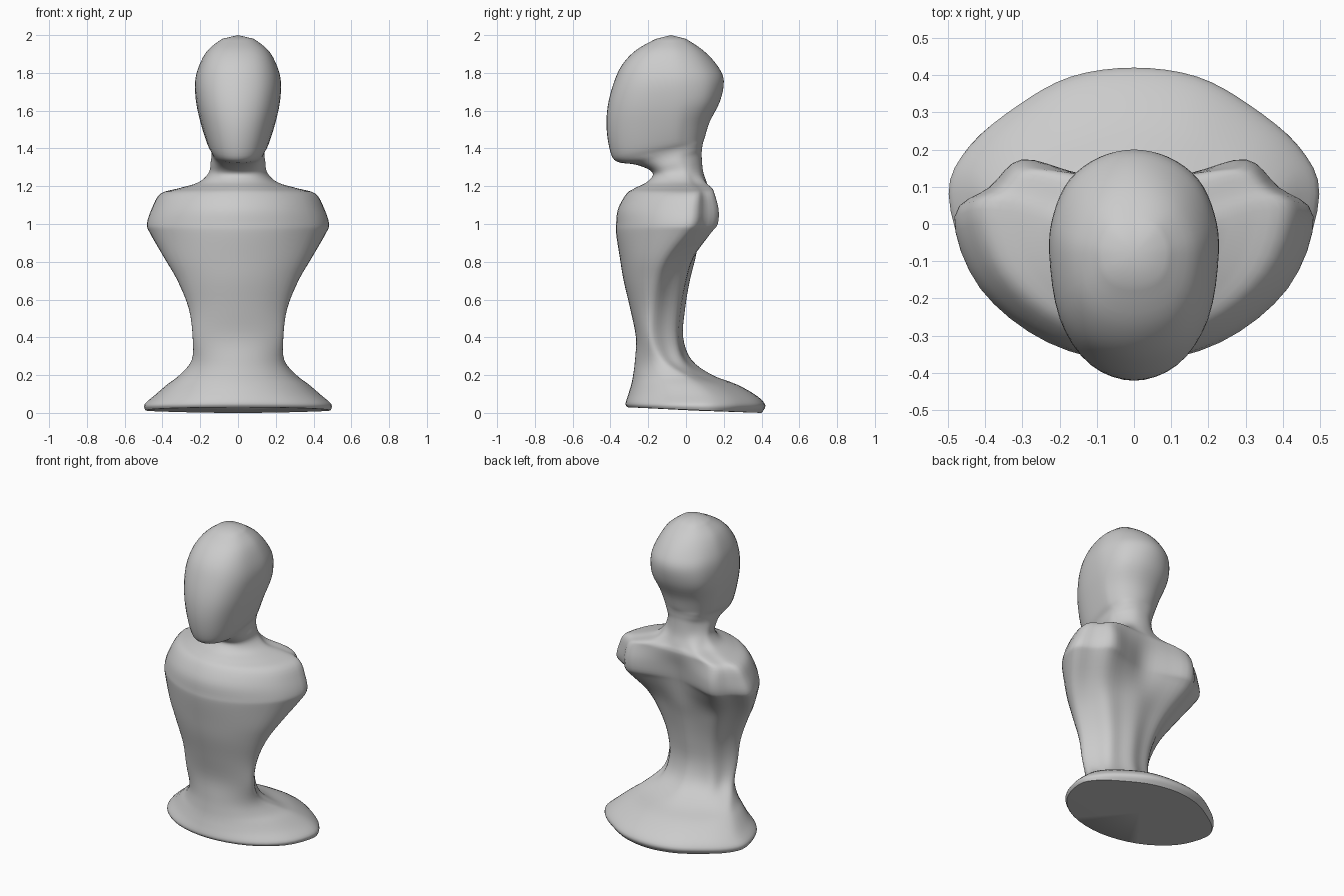
import bpy, bmesh, math
from mathutils import Vector

if "Cube" in bpy.data.objects:
    bpy.data.objects.remove(bpy.data.objects["Cube"])

# Each section: front z, back z, front y, half width, y of widest point,
# x and y of the rear corner, y of the spine
base = [
    (.03, .00, -.31, .49, .08, .32, .29, .40),
    (.05, .04, -.32, .495, .08, .31, .32, .42),
    (.10, .09, -.305, .44, .08, .28, .29, .375),
    (.15, .15, -.29, .375, .03, .24, .20, .27),
    (.20, .20, -.28, .31, -.03, .20, .07, .14),
]
torso = [
    (.28, .28, -.27, .245, -.13, .17, -.02, .03),
    (.40, .40, -.265, .24, -.18, .15, -.05, -.015),
    (.55, .55, -.295, .26, -.18, .16, -.04, -.005),
    (.70, .70, -.33, .32, -.16, .20, -.01, .02),
    (.82, .82, -.35, .39, -.11, .25, .03, .05),
    (.95, .95, -.37, .465, -.01, .30, .13, .075),
    (1.00, 1.00, -.37, .482, .02, .30, .168, .085),
    (1.08, 1.08, -.36, .457, .03, .30, .172, .10),
    (1.16, 1.16, -.315, .41, .04, .29, .15, .12),
    (1.19, 1.19, -.27, .31, .03, .23, .135, .12),
    (1.22, 1.22, -.21, .21, .00, .14, .10, .11),
]
head = [
    (1.26, 1.28, -.175, .155, -.02, .10, .06, .09),
    (1.29, 1.36, -.20, .145, -.05, .09, .05, .083),
    (1.315, 1.40, -.27, .14, -.06, .10, .05, .085),
    (1.33, 1.43, -.365, .145, -.07, .11, .05, .09),
    (1.38, 1.46, -.40, .165, -.08, .12, .05, .10),
    (1.50, 1.54, -.42, .195, -.08, .14, .07, .125),
    (1.62, 1.65, -.415, .22, -.08, .17, .11, .18),
    (1.74, 1.76, -.385, .227, -.08, .17, .12, .20),
    (1.84, 1.84, -.34, .205, -.08, .15, .09, .165),
    (1.92, 1.92, -.265, .16, -.08, .11, .045, .09),
    (1.98, 1.98, -.16, .085, -.08, .06, -.015, .00),
]


def section(zf, zb, yf, w, ys, xb, yo, yb, bulge, power):
    """Symmetric closed cross-section, tilted from zf at the front to zb at the back."""
    half = []
    for deg in (0, 30, 60, 90):
        t = math.radians(deg)
        half.append((w * math.sin(t) ** power if deg else 0,
                     ys - (ys - yf) * (math.cos(t) ** power if deg < 90 else 0)))
    mid = lambda a, b: ((a[0] + b[0]) / 2 * bulge, ys + ((a[1] + b[1]) / 2 - ys) * bulge)
    corner, spine = (xb, yo), (0, yb)
    half += [mid(half[3], corner), corner, mid(corner, spine), spine]
    pts = half + [(-x, y) for x, y in half[-2:0:-1]]
    return [Vector((x, y, zf + (zb - zf) * (y - yf) / (yb - yf))) for x, y in pts]


def catmull(a, b, c, d, t):
    return (b * 2 + (c - a) * t + (a * 2 - b * 5 + c * 4 - d) * t * t
            + (b * 3 - a - c * 3 + d) * t ** 3) / 2


def smooth_line(pts, steps, closed):
    """Curve through all points."""
    n, out = len(pts), []
    pick = (lambda i: pts[i % n]) if closed else (lambda i: pts[max(0, min(n - 1, i))])
    for i in range(n if closed else n - 1):
        for s in range(steps):
            out.append(catmull(pick(i - 1), pick(i), pick(i + 1), pick(i + 2), s / steps))
    return out if closed else out + [pts[-1]]


# Loft one continuous skin from base to crown
rings = [section(*r, 1.09, 1.0) for r in base]
rings += [section(*r, 1.0, 1.05) for r in torso]
rings += [section(*r, 1.08, .88) for r in head]
rings = [smooth_line(r, 4, True) for r in rings]
columns = [smooth_line(c, 4, False) for c in zip(*rings)]

bm = bmesh.new()
grid = [[bm.verts.new(p) for p in c] for c in columns]
n = len(grid)
crown = bm.verts.new((0, -.08, 2.0))
foot = bm.verts.new((0, .05, .012))
for i in range(n):
    a, b = grid[i], grid[(i + 1) % n]
    for j in range(len(a) - 1):
        bm.faces.new((a[j], b[j], b[j + 1], a[j + 1]))
    bm.faces.new((a[-1], b[-1], crown))
    bm.faces.new((b[0], a[0], foot))
bmesh.ops.recalc_face_normals(bm, faces=bm.faces)

mesh = bpy.data.meshes.new("bust")
bm.to_mesh(mesh)
bm.free()
bust = bpy.data.objects.new("bust", mesh)
bpy.context.collection.objects.link(bust)
bpy.context.view_layer.objects.active = bust
bust.select_set(True)
bpy.ops.object.shade_smooth_by_angle(angle=math.radians(50))
